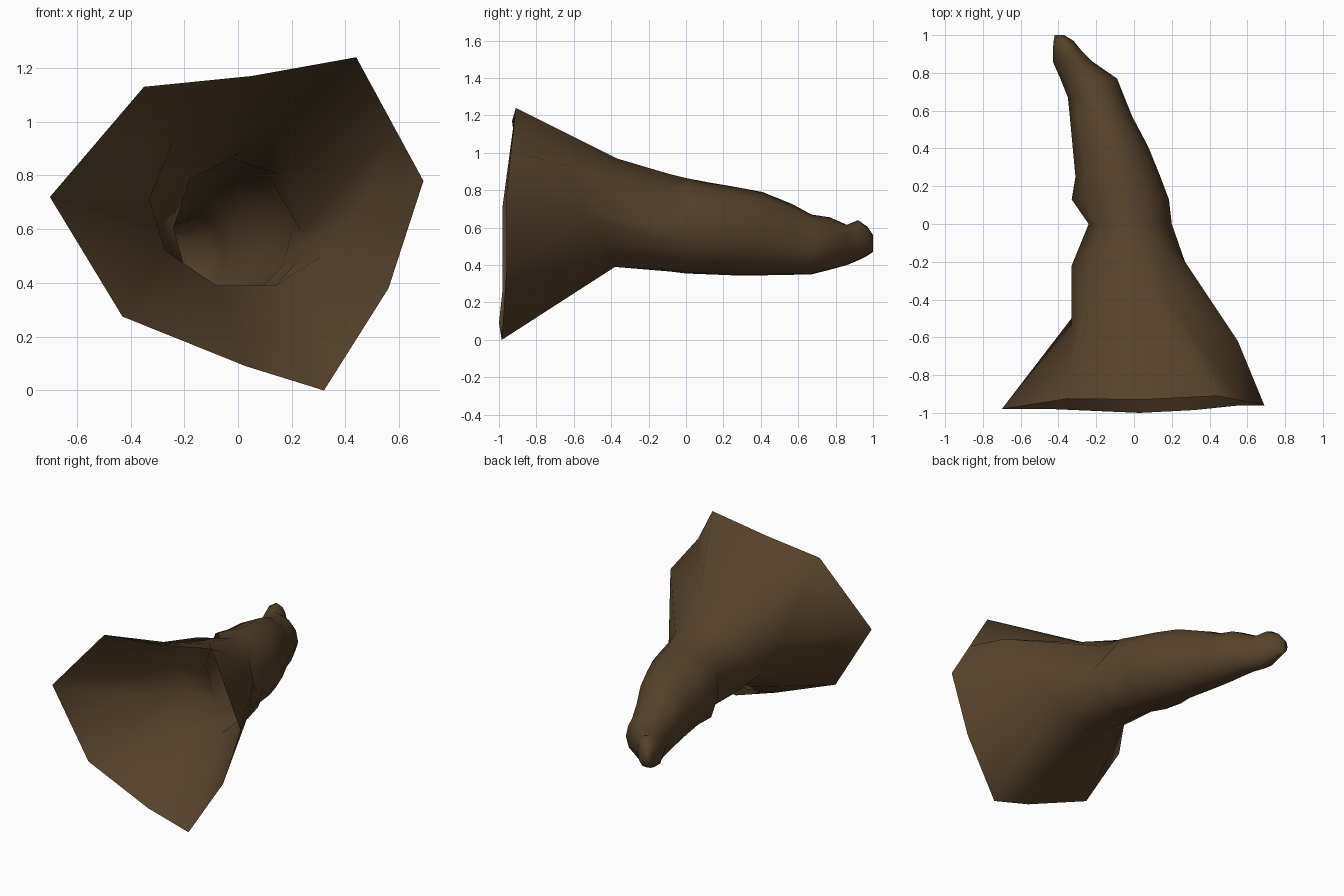
import bpy, bmesh, math

# Brown bark-like surface
brown = bpy.data.materials.new("dark brown")
brown.diffuse_color = (0.095, 0.055, 0.024, 1)

# Irregular mouth outline (x, y, z), open towards the front:
# left, lower left, bottom, bottom corner, lower right, right, upper right, top corner, top, upper left
mouth = [(-0.70, -0.98, 0.72), (-0.43, -0.98, 0.275), (0.03, -1.0, 0.09),
         (0.32, -0.985, 0.0), (0.56, -0.96, 0.38), (0.69, -0.96, 0.78),
         (0.565, -0.935, 1.01), (0.44, -0.91, 1.24), (0.05, -0.93, 1.17), (-0.35, -0.925, 1.13)]
# Throat where the flare ends, with a shoulder on the right
throat = [(-0.33, -0.54, 0.71), (-0.27, -0.42, 0.52), (-0.08, -0.38, 0.39),
          (0.14, -0.38, 0.39), (0.31, -0.42, 0.50), (0.46, -0.54, 0.67),
          (0.55, -0.62, 0.93), (0.17, -0.38, 0.94), (0.04, -0.37, 0.97), (-0.24, -0.45, 0.93)]
# Neck behind the shoulder
neck = [(-0.33, -0.22, 0.68), (-0.26, -0.14, 0.49), (-0.08, -0.08, 0.365),
        (0.13, -0.08, 0.37), (0.22, -0.10, 0.48), (0.27, -0.20, 0.55),
        (0.23, -0.14, 0.60), (0.165, -0.12, 0.80), (0.02, -0.10, 0.89), (-0.21, -0.14, 0.85)]

# Rounded rings towards the tip: y, left, right, bottom, top
rings = [(0.0, -0.24, 0.20, 0.355, 0.865),
         (0.13, -0.33, 0.185, 0.35, 0.84),
         (0.25, -0.31, 0.14, 0.345, 0.82),
         (0.41, -0.325, 0.075, 0.345, 0.79),
         (0.57, -0.34, -0.01, 0.348, 0.725),
         (0.67, -0.35, -0.05, 0.35, 0.67),
         (0.77, -0.39, -0.09, 0.375, 0.655),
         (0.86, -0.43, -0.22, 0.40, 0.615),
         (0.92, -0.43, -0.28, 0.425, 0.64),
         (0.97, -0.425, -0.32, 0.45, 0.605),
         (1.0, -0.42, -0.37, 0.47, 0.56)]
angles = [math.radians(a) for a in (180, 217, 252, 292, 328, 357, 28, 58, 92, 136)]


def fit(values, low, high):
    """Stretch values to fill the span low..high."""
    a, b = min(values), max(values)
    return [low + (v - a) / (b - a) * (high - low) for v in values]


# Hollow tapering horn, a single sheet closed at the tip
bm = bmesh.new()
loops = [[bm.verts.new(p) for p in outline] for outline in (mouth, throat, neck)]
for y, left, right, bottom, top in rings:
    xs = fit([math.cos(a) for a in angles], left, right)
    zs = fit([math.sin(a) for a in angles], bottom, top)
    loops.append([bm.verts.new((x, y, z)) for x, z in zip(xs, zs)])
n = len(mouth)
for a, b in zip(loops, loops[1:]):
    for i in range(n):
        j = (i + 1) % n
        bm.faces.new((a[i], a[j], b[j], b[i]))
bm.faces.new(loops[-1])
bm.normal_update()

# Point the normals outwards
if sum(f.normal.x * f.calc_center_median().x for f in bm.faces
       if f.calc_center_median().y < -0.5) < 0:
    bmesh.ops.reverse_faces(bm, faces=bm.faces)
for f in bm.faces:
    f.smooth = True

mesh = bpy.data.meshes.new("hollow_horn")
bm.to_mesh(mesh)
bm.free()
mesh.materials.append(brown)
horn = bpy.data.objects.new("hollow_horn", mesh)
bpy.context.collection.objects.link(horn)
